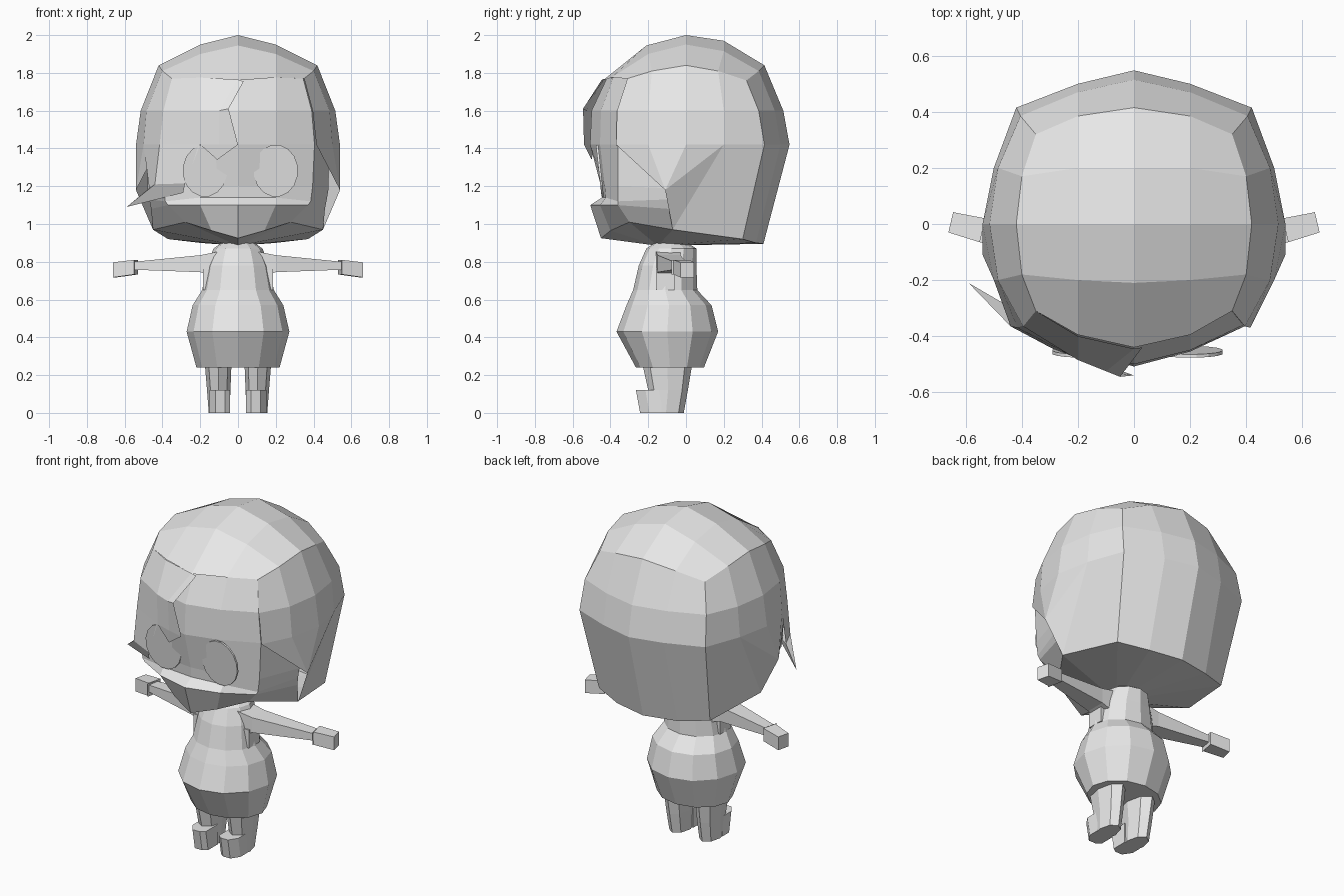
import bpy, bmesh, math

if "Cube" in bpy.data.objects:
    bpy.data.objects.remove(bpy.data.objects["Cube"])

grey = bpy.data.materials.new("light grey")
grey.diffuse_color = (0.8, 0.8, 0.8, 1)
grey.use_nodes = True
grey.node_tree.nodes["Principled BSDF"].inputs["Base Color"].default_value = grey.diffuse_color


def build(name, polys, mirror=False):
    """Mesh from polygons given as corner points; shared corners are welded."""
    bm = bmesh.new()
    for side in ((1, -1) if mirror else (1,)):
        for poly in polys:
            bm.faces.new([bm.verts.new((p[0] * side, p[1], p[2])) for p in poly])
    bmesh.ops.remove_doubles(bm, verts=bm.verts, dist=0.002)
    bmesh.ops.recalc_face_normals(bm, faces=bm.faces)
    mesh = bpy.data.meshes.new(name)
    bm.to_mesh(mesh)
    bm.free()
    mesh.materials.append(grey)
    obj = bpy.data.objects.new(name, mesh)
    bpy.context.collection.objects.link(obj)
    return obj


def strip(a, b):
    """Quads between two equally long rows of points."""
    return [(a[i], a[i + 1], b[i + 1], b[i]) for i in range(len(a) - 1)]


def loft(rings, caps=True):
    """Closed tube through equally sized rings."""
    polys = []
    for a, b in zip(rings, rings[1:]):
        polys += strip(a + a[:1], b + b[:1])
    return polys + ([rings[0], rings[-1]] if caps else [])


def flip(p):
    return (-p[0], p[1], p[2])


# Hair dome rows, right half, from back centre round to the front corner
edge = [(0, .415, 1.84), (.2, .385, 1.81), (.35, .32, 1.76), (.4, .17, 1.81),
        (.42, 0, 1.84), (.4, -.18, 1.81), (.35, -.31, 1.77)]
upper = [(0, .515, 1.6), (.2, .47, 1.6), (.405, .385, 1.6), (.485, .2, 1.6),
         (.515, 0, 1.6), (.485, -.2, 1.6), (.395, -.365, 1.6)]
middle = [(0, .548, 1.42), (.2, .5, 1.42), (.42, .415, 1.42), (.5, .2, 1.42),
          (.54, 0, 1.42), (.5, -.2, 1.42), (.415, -.37, 1.42)]
rim = [(0, .41, .895), (.2, .37, .9), (.37, .3, .92), (.45, -.07, .97)]
lock = (.54, -.11, 1.18)
front_edge = [(.35, -.31, 1.77), (.2, -.395, 1.775), (0, -.44, 1.76)]

# Crown: 4 x 4 grid, right half
crown = [
    [edge[0], edge[1], edge[2]],
    [(0, .2, 1.97), (.2, .2, 1.915), edge[3]],
    [(0, 0, 2.0), (.2, 0, 1.95), edge[4]],
    [(0, -.21, 1.945), (.2, -.2, 1.9), edge[5]],
    front_edge[::-1],
]
half = []
for a, b in zip(crown, crown[1:]):
    half += strip(a, b)
half += strip(edge, upper) + strip(upper, middle) + strip(middle[:4], rim)
half += [(middle[3], lock, rim[3])]
half += [(middle[i], middle[i + 1], lock) for i in range(3, 6)]
build("hair", half, mirror=True)

# Swept fringe on the left with a tooth over the brow
corner = [flip(r[6]) for r in (edge, upper, middle)]
b0 = [corner[0], (-.2, -.4, 1.775), (0, -.445, 1.765), (.03, -.44, 1.755)]
b1 = [corner[1], (-.2, -.485, 1.6), (-.1, -.525, 1.6), (-.05, -.545, 1.61)]
b2 = [corner[2], (-.2, -.482, 1.42), (-.1, -.515, 1.42), (0, -.54, 1.42)]
m = (-.44, -.365, 1.21)
inner, under = (-.28, -.45, 1.215), (-.29, -.43, 1.165)
outer, tip = (-.47, -.28, 1.19), (-.59, -.21, 1.09)
fringe = strip(b0, b1) + strip(b1, b2)
fringe += [(b2[1], (-.11, -.5, 1.34), b2[2]), (b2[2], (-.11, -.5, 1.34), b2[3])]
# Side tuft that flicks outward
fringe += [(b2[0], b2[1], inner, m), (flip(middle[5]), b2[0], m, outer),
           (m, inner, under, tip), (outer, m, tip), (outer, tip, under)]
build("fringe", fringe)

# Face with brow, cheek ledge and pointed chin
rows = [
    [(0, -.42, 1.77), (.2, -.385, 1.775), (.345, -.305, 1.77), (.38, -.1, 1.78)],
    [(0, -.5, 1.6), (.2, -.45, 1.6), (.39, -.36, 1.6), (.46, -.1, 1.6)],
    [(0, -.508, 1.42), (.2, -.455, 1.42), (.405, -.36, 1.42), (.48, -.1, 1.42)],
    [(0, -.45, 1.2), (.2, -.43, 1.2), (.395, -.36, 1.2), (.48, -.1, 1.19)],
    [(0, -.445, 1.14), (.2, -.425, 1.14), (.385, -.36, 1.12), (.47, -.1, 1.13)],
    [(0, -.507, 1.1), (.2, -.455, 1.1), (.37, -.36, 1.1), (.46, -.09, 1.08)],
    [(0, -.45, .925), (.14, -.4, .965), (.28, -.3, 1.01), rim[3]],
]
face = []
for a, b in zip(rows, rows[1:]):
    face += strip(a, b)
# Underside of the head, running from the chin out to the hair rim
below = rows[-1] + rim[2::-1]
base = (0, -.15, .885)
face += [(base, a, b) for a, b in zip(below, below[1:])]
build("head", face, mirror=True)

# Eyes: thin upright ovals leaning back a little
for side, name in ((-1, "left_eye"), (1, "right_eye")):
    rings = []
    for back in (0, .012):
        rings.append([(side * (.2 if side > 0 else .175) + .118 * math.cos(t), -.462 + back
                       - .06 * math.sin(t) * .25, 1.282 + .138 * math.sin(t))
                      for t in [math.tau * (i + .5) / 16 for i in range(16)]])
    build(name, loft(rings))


# Body and skirt: height, half width, front y, back y
def oval(z, w, y0, y1, x=0, n=12):
    return [(x + w * math.cos(math.tau * i / n),
             (y0 + y1) / 2 + (y1 - y0) / 2 * math.sin(math.tau * i / n), z)
            for i in range(n)]


profile = [(.24, .22, -.265, .095), (.43, .272, -.368, .17), (.57, .24, -.315, .135),
           (.65, .19, -.28, .06), (.78, .165, -.25, .055), (.87, .13, -.21, .055),
           (.905, .08, -.16, .0)]
build("body", loft([oval(*p) for p in profile]))


def section(x, y0, y1, z0, z1):
    return [(x, y0, z0), (x, y1, z0), (x, y1, z1), (x, y0, z1)]


def box(x0, x1, y0, y1, z0, z1):
    return loft([section(x0, y0, y1, z0, z1), section(x1, y0, y1, z0, z1)])


# Arms, cuffs under the shoulders and slightly turned hands
arm = loft([section(.1, -.16, -.03, .71, .855), section(.2, -.15, -.03, .745, .835),
            section(.55, -.065, .0, .758, .8)])
build("arms", arm, mirror=True)
build("sleeve_folds", box(.12, .185, -.16, -.06, .65, .76), mirror=True)
hand = loft([[(.53, .02, .733), (.55, -.065, .733), (.55, -.065, .81), (.53, .02, .81)],
             [(.645, .042, .717), (.662, -.03, .717), (.662, -.03, .797), (.645, .042, .797)]])
for p in hand:
    for i, q in enumerate(p):
        p_y = q[1] - .012 if q[0] < .6 and q[1] < 0 else q[1]
        if isinstance(p, list):
            p[i] = (q[0], p_y, q[2])
build("hands", [[(q[0], q[1], q[2]) for q in p] for p in hand], mirror=True)

# Legs and pointed feet
leg = loft([oval(z, w, y0, y1, x, 8) for z, w, y0, y1, x in
            ((0, .055, -.2, -.012, .1), (.12, .062, -.2, .01, .102), (.3, .073, -.24, .04, .106))])
build("legs", leg, mirror=True)
toe = [[(.043, -.13, z), (.043, f + .02, z), (.07, f, z), (.118, f, z), (.152, f + .05, z),
        (.152, -.13, z)] for z, f in ((0, -.243), (.12, -.265))]
build("feet", loft(toe), mirror=True)
